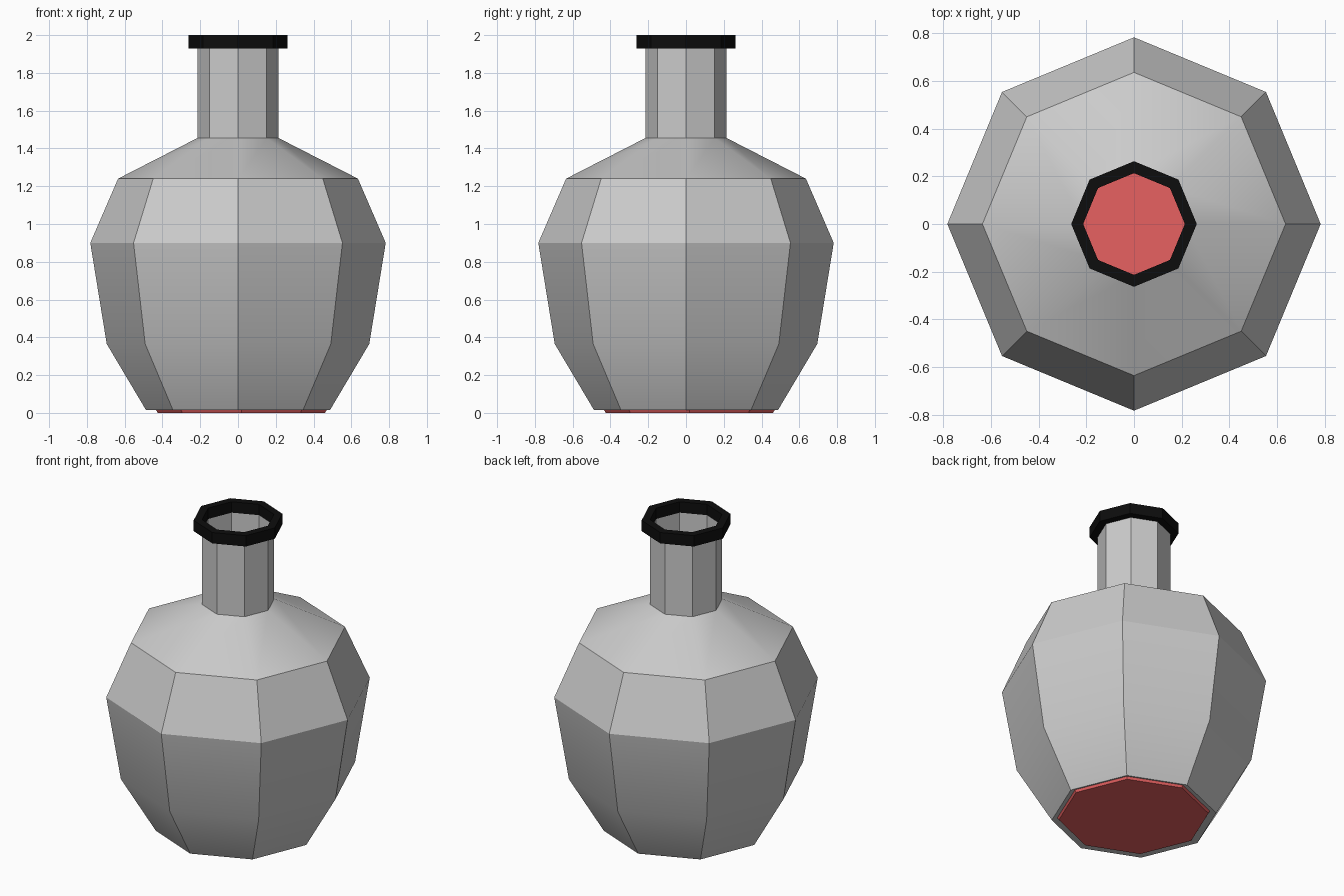
import bpy, bmesh, math

if "Cube" in bpy.data.objects:
    bpy.data.objects.remove(bpy.data.objects["Cube"])

SIDES = 8


def lathe(name, profile, closed=False, cap_bottom=False, cap_top=False,
          colour=None, centre=(0, 0)):
    """Spin a (radius, z) profile into an eight-sided object."""
    bm = bmesh.new()
    rings = []
    for r, z in profile:
        rings.append([bm.verts.new((centre[0] + r * math.cos(math.tau * i / SIDES),
                                    centre[1] + r * math.sin(math.tau * i / SIDES), z))
                      for i in range(SIDES)])
    pairs = list(zip(rings, rings[1:]))
    if closed:
        pairs.append((rings[-1], rings[0]))
    for a, b in pairs:
        for i in range(SIDES):
            j = (i + 1) % SIDES
            bm.faces.new((a[i], a[j], b[j], b[i]))
    if cap_bottom:
        bm.faces.new(rings[0][::-1])
    if cap_top:
        bm.faces.new(rings[-1])
    mesh = bpy.data.meshes.new(name)
    bm.to_mesh(mesh)
    bm.free()
    obj = bpy.data.objects.new(name, mesh)
    bpy.context.collection.objects.link(obj)
    if colour:
        mat = bpy.data.materials.new(name + "_colour")
        mat.diffuse_color = colour
        mat.use_nodes = True
        mat.node_tree.nodes["Principled BSDF"].inputs["Base Color"].default_value = mat.diffuse_color
        mesh.materials.append(mat)
    bpy.ops.object.select_all(action='DESELECT')
    obj.select_set(True)
    bpy.context.view_layer.objects.active = obj
    bpy.ops.object.shade_smooth_by_angle(angle=math.radians(30))
    return obj


# Glass body with shoulder and open neck
lathe("bottle_body",
      [(0.487, 0.015), (0.695, 0.365), (0.782, 0.90), (0.635, 1.24),
       (0.215, 1.455), (0.215, 1.94)], cap_bottom=True)

# Black lip around the mouth
lathe("bottle_lip",
      [(0.213, 1.93), (0.263, 1.93), (0.263, 2.0), (0.213, 2.0)],
      closed=True, colour=(0.004, 0.004, 0.004, 1))

# Red liquid inside, peeking out just under the base
lathe("liquid",
      [(0.443, 0.0), (0.632, 0.33), (0.711, 0.82)],
      cap_bottom=True, cap_top=True, colour=(0.8, 0.12, 0.12, 1),
      centre=(0.018, 0.018))
